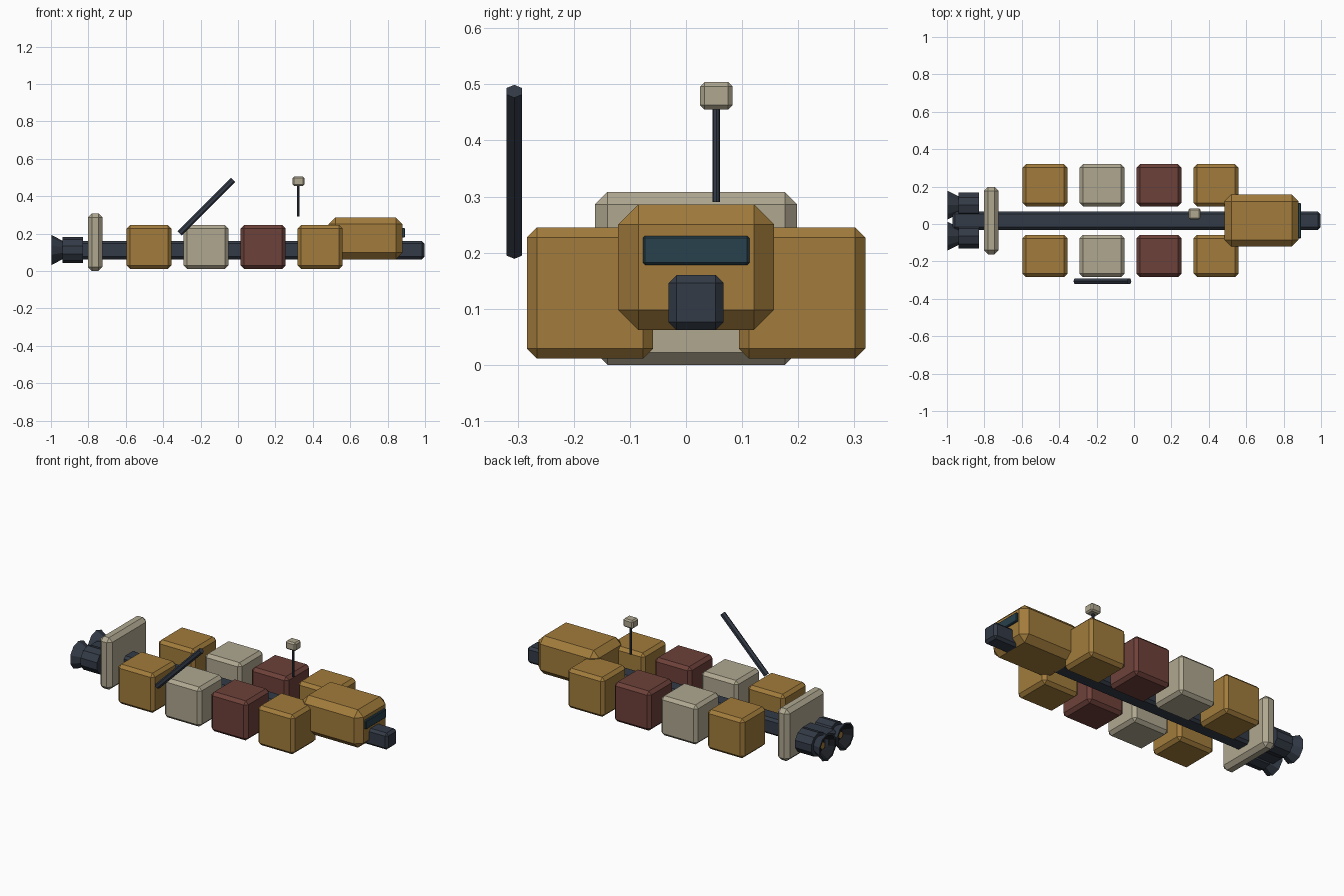
import bpy, bmesh, math
from mathutils import Matrix, Vector

if "Cube" in bpy.data.objects:
    bpy.data.objects.remove(bpy.data.objects["Cube"])

CY, CZ = 0.018, 0.112   # centre line of the ship


def mat(name, rgb):
    m = bpy.data.materials.new(name)
    m.diffuse_color = (*rgb, 1)
    m.use_nodes = True
    m.node_tree.nodes["Principled BSDF"].inputs["Base Color"].default_value = m.diffuse_color
    return m


OCHRE = mat("ochre", (0.36, 0.20, 0.045))
CREAM = mat("cream", (0.43, 0.39, 0.28))
RUST = mat("rust", (0.155, 0.053, 0.042))
DARK = mat("dark_metal", (0.033, 0.043, 0.062))
BLACK = mat("black", (0.012, 0.014, 0.018))
GLASS = mat("glass", (0.021, 0.052, 0.072))


def finish(name, bm, *mats):
    bmesh.ops.recalc_face_normals(bm, faces=bm.faces)
    me = bpy.data.meshes.new(name)
    bm.to_mesh(me)
    bm.free()
    for m in mats:
        me.materials.append(m)
    ob = bpy.data.objects.new(name, me)
    bpy.context.collection.objects.link(ob)
    return ob


def box(name, x, y, z, bevel, m):
    """Chamfered box from (min, max) pairs."""
    bm = bmesh.new()
    bmesh.ops.create_cube(bm, size=1)
    for v in bm.verts:
        v.co = Vector([(a + b) / 2 + c * (b - a) for (a, b), c in zip((x, y, z), v.co)])
    bmesh.ops.bevel(bm, geom=bm.edges[:], offset=bevel, segments=1, affect='EDGES')
    return finish(name, bm, m)


def lathe(name, profile, sides, m, matrix, start=0.0):
    """Closed faceted solid: (radius, height) rings around z, capped at both ends."""
    bm = bmesh.new()
    rings = []
    for r, h in profile:
        rings.append([bm.verts.new((r * math.cos(start + i * math.tau / sides),
                                    r * math.sin(start + i * math.tau / sides), h))
                      for i in range(sides)])
    for a, b in zip(rings, rings[1:]):
        for i in range(sides):
            j = (i + 1) % sides
            bm.faces.new((a[i], a[j], b[j], b[i]))
    bm.faces.new(rings[0])
    bm.faces.new(rings[-1])
    bm.transform(matrix)
    return finish(name, bm, m)


# Central spine running through the whole ship
box("spine", (-0.97, 0.997), (CY - 0.049, CY + 0.049), (0.062, 0.160), 0.014, DARK)

# Cargo containers, four on each side
for i, m in enumerate((OCHRE, CREAM, RUST, OCHRE)):
    cx = -0.476 + 0.305 * i
    for side, s in (("front", -1), ("back", 1)):
        cy = CY + s * 0.189
        box(f"cargo_{side}_{i + 1}", (cx - 0.12, cx + 0.12),
            (cy - 0.1125, cy + 0.1125), (0.011, 0.245), 0.018, m)

# Command cabin and its window
box("cabin", (0.484, 0.88), (CY - 0.139, CY + 0.139), (0.062, 0.286), 0.036, OCHRE)
box("cabin_window", (0.87, 0.893), (CY - 0.095, CY + 0.095), (0.178, 0.230), 0.004, GLASS)

# Shield plate ahead of the engines
box("shield_plate", (-0.803, -0.724), (CY - 0.18, CY + 0.18), (0.0, 0.308), 0.022, CREAM)

# Twin engines, each with a flared hollow bell and a glowing core
to_x = Matrix.Rotation(math.pi / 2, 4, 'Y')
for side, s in (("front", -1), ("back", 1)):
    place = Matrix.Translation((0, CY + s * 0.083, CZ)) @ to_x
    lathe(f"engine_{side}", [(0.07, -0.938), (0.07, -0.83)], 10, DARK, place)
    bell = lathe(f"engine_bell_{side}",
                 [(0.045, -0.93), (0.081, -0.998), (0.07, -0.998), (0.04, -0.95)],
                 10, DARK, place)
    bell.data.materials.append(BLACK)
    n = len(bell.data.polygons)
    for p in bell.data.polygons:
        if 20 <= p.index < 30 or p.index == n - 1:
            p.material_index = 1
    lathe(f"engine_core_{side}", [(0.02, -0.968), (0.02, -0.945)], 10, OCHRE, place)

# Sensor mast and head
lathe("sensor_mast", [(0.007, 0.29), (0.007, 0.47)], 8, DARK,
      Matrix.Translation((0.323, 0.054, 0)))
box("sensor_head", (0.291, 0.356), (0.025, 0.083), (0.455, 0.504), 0.008, CREAM)

# Slanted boom on the front side
lathe("boom", [(0.0162, -0.203), (0.0162, 0.203)], 6, DARK,
      Matrix.Translation((-0.169, -0.306, 0.344)) @ Matrix.Rotation(math.pi / 4, 4, 'Y'))
